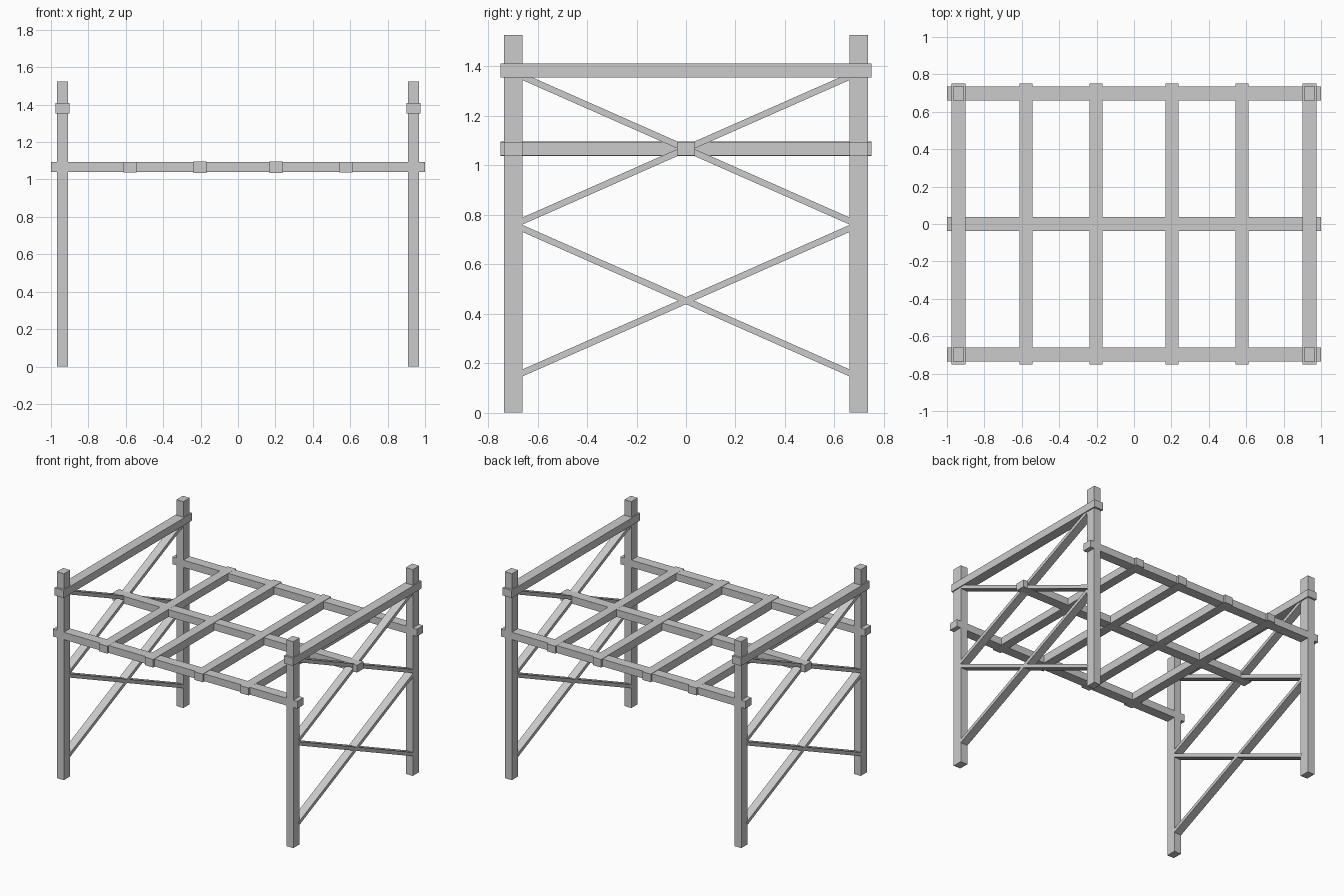
import bpy
import math

cube = bpy.data.objects.get("Cube")
if cube:
    bpy.data.objects.remove(cube, do_unlink=True)

grey = bpy.data.materials.new("plain grey")
grey.use_nodes = True
colour = (0.6, 0.6, 0.6, 1)
grey.diffuse_color = colour
grey.node_tree.nodes["Principled BSDF"].inputs["Base Color"].default_value = colour


def beam(name, centre, size, tilt=0):
    """A square-cut timber, optionally tilted about the x axis."""
    bpy.ops.mesh.primitive_cube_add(size=1, location=centre)
    ob = bpy.context.object
    ob.name = name
    ob.scale = size
    ob.rotation_euler.x = tilt
    ob.data.materials.append(grey)
    return ob


POST_X, POST_Y = 0.938, 0.698
INNER_Y = 0.668          # brace ends, just inside the posts
DECK_Z = 1.066
RISE = 0.295             # half the height of one cross brace

# End frames: posts, top rails and two stacked cross braces per side
for side, sx in (("left", 1), ("right", -1)):
    x = sx * POST_X
    for end, sy in (("front", -1), ("back", 1)):
        beam(f"{end}_{side}_post", (x, sy * POST_Y, 0.7625), (0.057, 0.074, 1.525))
    beam(f"{side}_top_rail", (x, 0, 1.382), (0.074, 1.5, 0.056))
    for level, z in (("lower", 0.452), ("upper", DECK_Z)):
        for way, s in (("rising", 1), ("falling", -1)):
            beam(f"{side}_{level}_{way}_brace", (x, 0, z),
                 (0.06, 2 * math.hypot(INNER_Y, RISE), 0.026),
                 s * math.atan2(RISE, INNER_Y))

# Long deck rails
for name, y in (("front", -POST_Y), ("middle", 0), ("back", POST_Y)):
    beam(f"{name}_deck_rail", (0, y, DECK_Z), (2, 0.074, 0.054))

# Cross slats, the inner pair slightly deeper
for side, s in (("left", 1), ("right", -1)):
    beam(f"{side}_inner_slat", (s * 0.203, 0, DECK_Z), (0.068, 1.5, 0.06))
    beam(f"{side}_outer_slat", (s * 0.577, 0, DECK_Z), (0.068, 1.5, 0.055))
